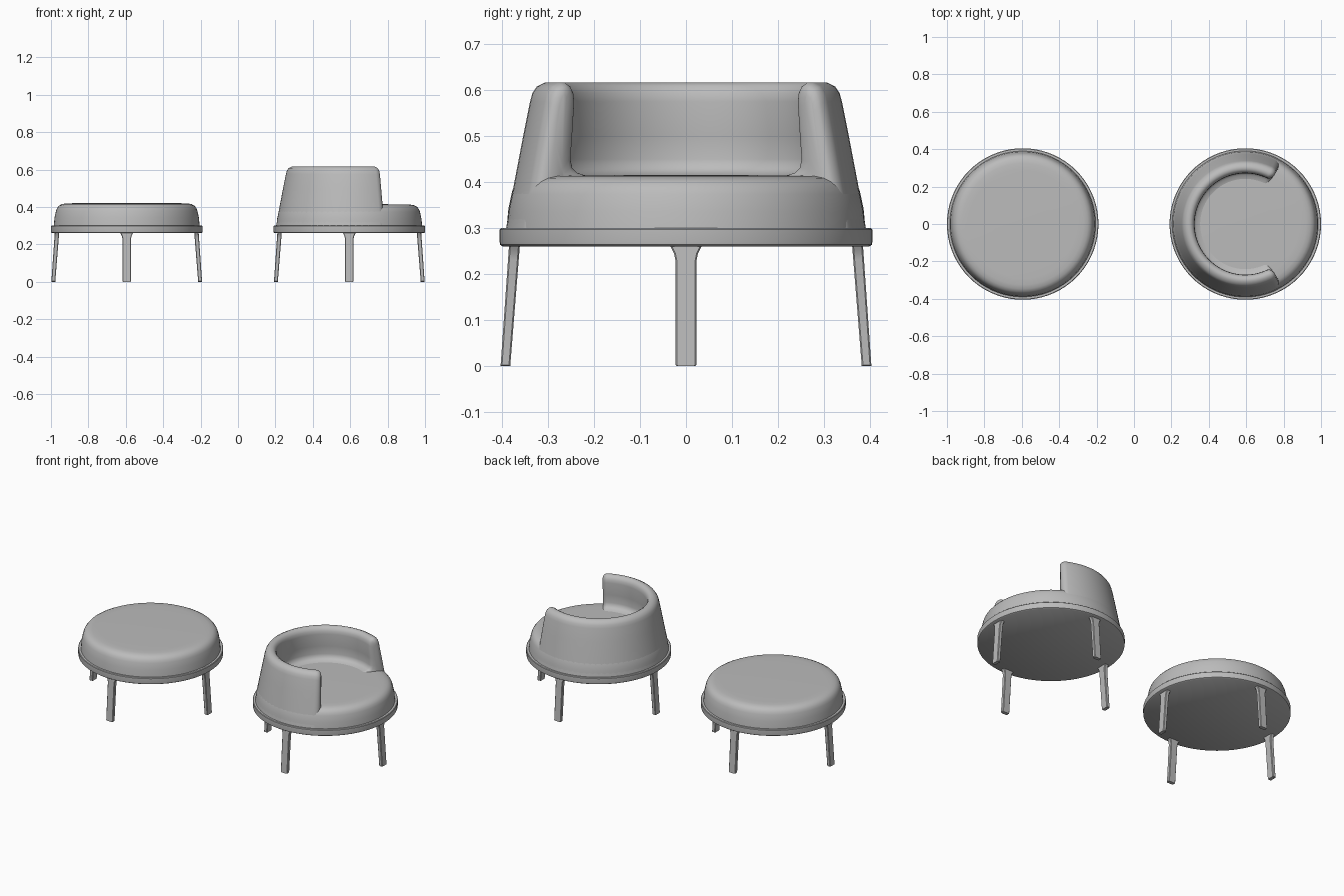
import bpy, bmesh
from math import sin, cos, pi, radians, sqrt

if "Cube" in bpy.data.objects:
    bpy.data.objects.remove(bpy.data.objects["Cube"], do_unlink=True)

# Single upholstery grey
grey = bpy.data.materials.new("plain grey")
grey.use_nodes = True
grey.diffuse_color = (0.5, 0.5, 0.5, 1)
grey.node_tree.nodes["Principled BSDF"].inputs["Base Color"].default_value = (0.5, 0.5, 0.5, 1)

SEGMENTS = 72


def finish(bm, name, x, angle=40):
    bmesh.ops.recalc_face_normals(bm, faces=bm.faces)
    mesh = bpy.data.meshes.new(name)
    bm.to_mesh(mesh)
    bm.free()
    obj = bpy.data.objects.new(name, mesh)
    obj.location.x = x
    mesh.materials.append(grey)
    bpy.context.collection.objects.link(obj)
    bpy.ops.object.select_all(action="DESELECT")
    obj.select_set(True)
    bpy.context.view_layer.objects.active = obj
    bpy.ops.object.shade_smooth_by_angle(angle=radians(angle))
    return obj


def bridge(bm, a, b, closed):
    n = len(a)
    for i in range(n if closed else n - 1):
        j = (i + 1) % n
        bm.faces.new((a[i], a[j], b[j], b[i]))


def lathe(name, profile, x):
    """Stack of rings with flat caps."""
    bm = bmesh.new()
    rings = [[bm.verts.new((r * cos(2 * pi * k / SEGMENTS), r * sin(2 * pi * k / SEGMENTS), z))
              for k in range(SEGMENTS)] for r, z in profile]
    for a, b in zip(rings, rings[1:]):
        bridge(bm, a, b, True)
    bm.faces.new(rings[0])
    bm.faces.new(rings[-1])
    return finish(bm, name, x)


def leg(name, x, turn):
    """Splayed flat leg, flared where it meets the base."""
    bm = bmesh.new()
    rings = []
    for z, half in ((0, 0.02), (0.003, 0.023), (0.23, 0.023), (0.245, 0.026), (0.255, 0.031), (0.265, 0.036)):
        outer = 0.403 - 0.07 * z
        inner = outer - 0.021 - 0.01 * z
        corners = ((outer, -half + 0.003), (outer, half - 0.003), (outer - 0.003, half),
                   (inner + 0.003, half), (inner, half - 0.003), (inner, -half + 0.003),
                   (inner + 0.003, -half), (outer - 0.003, -half))
        rings.append([bm.verts.new((r * cos(turn) - y * sin(turn), r * sin(turn) + y * cos(turn), z))
                      for r, y in corners])
    for a, b in zip(rings, rings[1:]):
        bridge(bm, a, b, True)
    bm.faces.new(rings[0])
    bm.faces.new(rings[-1])
    finish(bm, name, x, 30)


def backrest(x):
    """Curved wall swept around the seat, with rounded open ends."""
    profile = [(0.391, 0.3), (0.375, 0.39), (0.354, 0.5), (0.339, 0.575), (0.334, 0.593),
               (0.324, 0.608), (0.308, 0.616), (0.294, 0.617), (0.281, 0.609), (0.273, 0.594),
               (0.271, 0.575), (0.276, 0.5), (0.28, 0.45), (0.275, 0.431), (0.262, 0.42),
               (0.24, 0.414), (0.24, 0.36)]
    start, sweep, tip = radians(65), radians(230), 0.1
    steps = [i / 6 for i in range(7)]
    # (angle, thickness) pairs: rounded tip, plain wall, rounded tip
    ends = [(start - tip * t, 0.3 + 0.7 * sqrt(1 - t * t)) for t in steps]
    stations = ends[::-1] + [(start + sweep * i / 48, 1) for i in range(1, 48)]
    stations += [(2 * pi - a, s) for a, s in ends]
    bm = bmesh.new()
    rings = []
    for a, s in stations:
        ring = []
        for r, z in profile:
            spine = 0.332 - 0.1 * (z - 0.4)
            r2 = spine + (r - spine) * s
            z2 = z - 0.035 * (1 - s) * max(0, (z - 0.4) / 0.2)
            ring.append(bm.verts.new((r2 * cos(a), r2 * sin(a), z2)))
        rings.append(ring)
    for a, b in zip(rings, rings[1:]):
        bridge(bm, a, b, True)
    bm.faces.new(rings[0])
    bm.faces.new(rings[-1])
    finish(bm, "chair_backrest", x, 50)


# Shared construction of both seats: base, cushion, four legs
base = [(0.398, 0.26), (0.404, 0.264), (0.405, 0.27), (0.405, 0.297), (0.402, 0.3)]
cushion = [(0.39, 0.298), (0.386, 0.34), (0.378, 0.378), (0.372, 0.393), (0.362, 0.405),
           (0.347, 0.413), (0.325, 0.417), (0.29, 0.418), (0.15, 0.419)]
for kind, x, lift in (("stool", -0.595, 0.002), ("chair", 0.595, -0.004)):
    lathe(kind + "_base", base, x)
    lathe(kind + "_cushion", [(r, z + lift) for r, z in cushion], x)
    for i, side in enumerate(("left", "back", "right", "front")):
        leg(f"{kind}_{side}_leg", x, i * pi / 2)
backrest(0.595)
